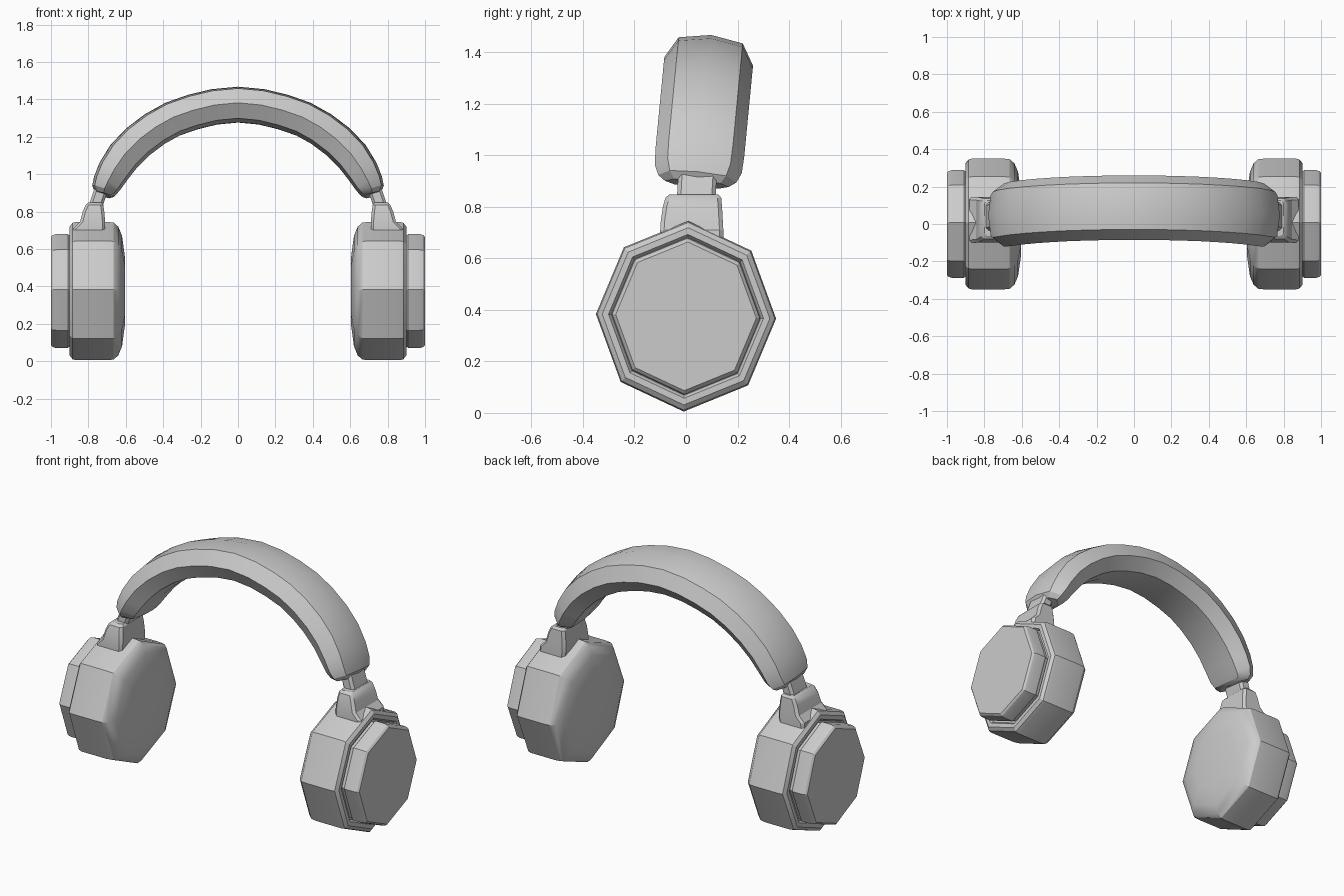
import bpy
from math import sin, cos, pi, radians
from mathutils import Vector

if "Cube" in bpy.data.objects:
    bpy.data.objects.remove(bpy.data.objects["Cube"])


def loft(name, rings, mirror=True, angle=28):
    """Skin closed rings of equal length, cap both ends, smooth by angle."""
    n = len(rings[0])
    verts = [v for r in rings for v in r]
    faces = [[i * n + j, i * n + (j + 1) % n, (i + 1) * n + (j + 1) % n, (i + 1) * n + j]
             for i in range(len(rings) - 1) for j in range(n)]
    faces += [list(range(n))[::-1], list(range((len(rings) - 1) * n, len(rings) * n))]
    me = bpy.data.meshes.new(name)
    me.from_pydata(verts, [], faces)
    ob = bpy.data.objects.new(name, me)
    bpy.context.collection.objects.link(ob)
    bpy.ops.object.select_all(action='DESELECT')
    ob.select_set(True)
    bpy.context.view_layer.objects.active = ob
    bpy.ops.object.mode_set(mode='EDIT')
    bpy.ops.mesh.select_all(action='SELECT')
    bpy.ops.mesh.normals_make_consistent(inside=False)
    bpy.ops.object.mode_set(mode='OBJECT')
    bpy.ops.object.shade_smooth_by_angle(angle=radians(angle))
    if mirror:
        ob.modifiers.new("Mirror", 'MIRROR').use_axis[0] = True
    return ob


def octagon(x, s):
    """Eight-sided ring facing x, slightly turned, taller than wide."""
    return [(x, 0.35 * s * sin(k * pi / 4 + 0.025),
             0.375 + 0.37 * s * cos(k * pi / 4 + 0.025)) for k in range(8)]


def box_ring(z, x0, x1, y0, y1, c=0.015):
    """Rectangle with clipped corners at height z."""
    return [(x0 + c, y0, z), (x1 - c, y0, z), (x1, y0 + c, z), (x1, y1 - c, z),
            (x1 - c, y1, z), (x0 + c, y1, z), (x0, y1 - c, z), (x0, y0 + c, z)]


# Ear cups: padded body and outer cap
loft("ear_cushion", [octagon(*p) for p in [
    (0.605, 0.5), (0.62, 0.80), (0.64, 0.93), (0.665, 0.99), (0.70, 1.0), (0.865, 1.0),
    (0.885, 0.985), (0.90, 0.93), (0.90, 0.86), (0.885, 0.83)]])
loft("outer_cap", [octagon(*p) for p in [
    (0.87, 0.79), (0.90, 0.80), (0.91, 0.825), (0.97, 0.825), (0.99, 0.81), (1.0, 0.78)]])

# Bracket on top of each cup
loft("bracket", [box_ring(*p) for p in [
    (0.66, 0.72, 0.885, -0.10, 0.145), (0.71, 0.71, 0.88, -0.10, 0.145),
    (0.745, 0.71, 0.845, -0.098, 0.143), (0.80, 0.715, 0.83, -0.09, 0.14),
    (0.835, 0.72, 0.815, -0.08, 0.137), (0.848, 0.73, 0.80, -0.065, 0.125)]])

# Slider neck between bracket and headband
loft("slider_neck", [box_ring(*p) for p in [
    (0.80, 0.735, 0.805, -0.035, 0.115), (0.84, 0.72, 0.795, -0.035, 0.115),
    (0.93, 0.69, 0.765, -0.03, 0.12)]])

# Headband: faceted section swept over the arch, leaning back
section = [(-0.173, 0.0), (-0.125, 0.082), (0.0, 0.103), (0.125, 0.082),
           (0.173, 0.0), (0.12, -0.078), (0.0, -0.088), (-0.12, -0.078)]
half = [  # x, z, width scale, thickness scale
    (0.0, 1.365, 1, 1), (0.125, 1.353, 1, 1), (0.24, 1.325, 1, 1), (0.345, 1.288, 1, 1),
    (0.44, 1.235, 1, 1), (0.53, 1.167, 1, 1), (0.605, 1.09, 1, 0.98), (0.66, 1.01, 1, 0.92),
    (0.695, 0.945, 0.98, 0.82), (0.713, 0.907, 0.88, 0.70), (0.719, 0.887, 0.72, 0.45)]
path = [(-x, z, w, t) for x, z, w, t in half[:0:-1]] + half
tilt = radians(5.5)
rings = []
for i, (x, z, w, t) in enumerate(path):
    a, b = path[max(i - 1, 0)], path[min(i + 1, len(path) - 1)]
    d = Vector((b[0] - a[0], b[1] - a[1])).normalized()
    ring = []
    for v, r in section:
        px, dz, v = x - d.y * r * t, z + d.x * r * t - 1.365, v * w
        ring.append((px, 0.088 + v * cos(tilt) + dz * sin(tilt),
                     1.365 + dz * cos(tilt) - v * sin(tilt)))
    rings.append(ring)
loft("headband", rings, mirror=False)
